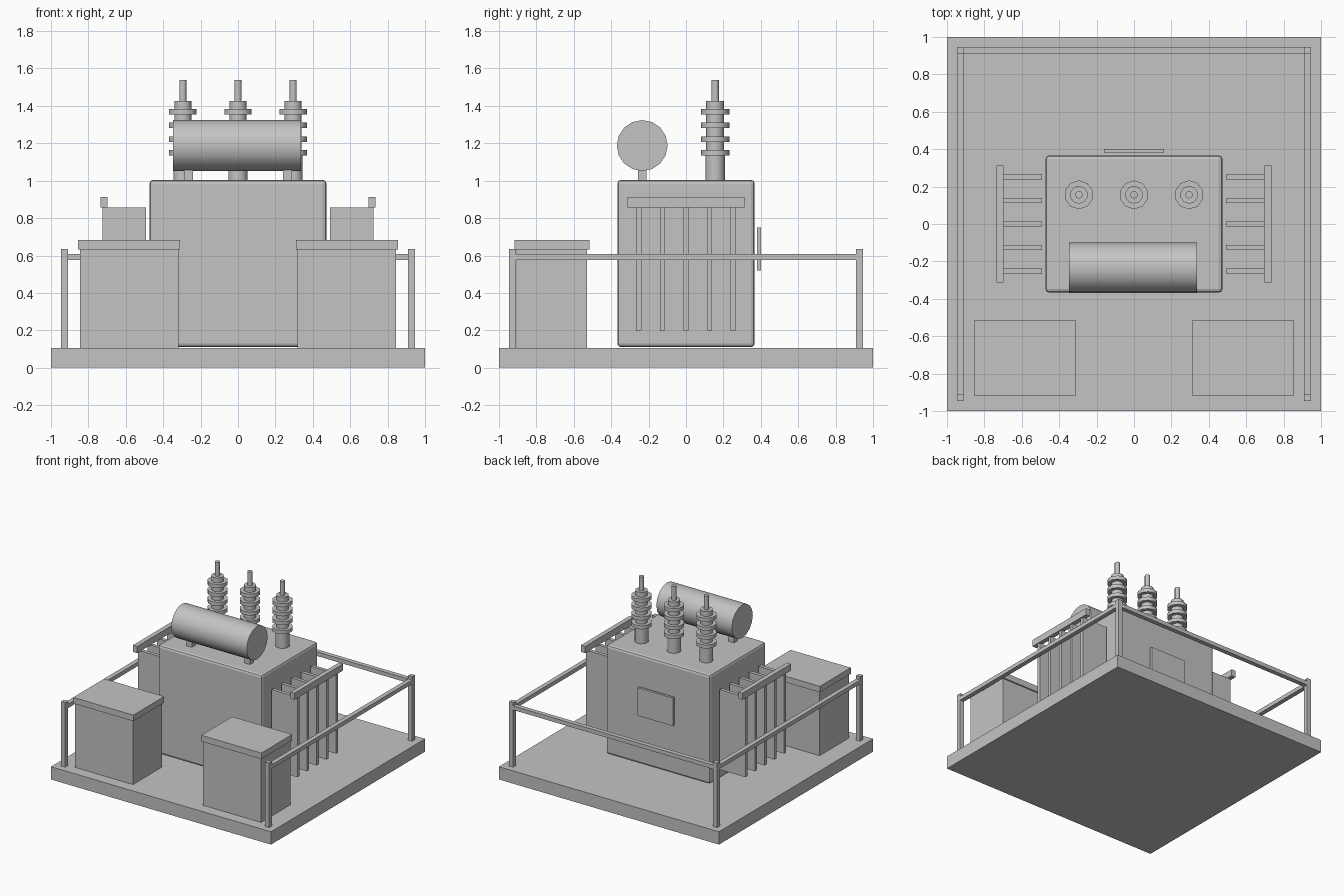
import bpy
import math

default = bpy.data.objects.get("Cube")
if default:
    bpy.data.objects.remove(default, do_unlink=True)

# Single painted-metal colour
grey = bpy.data.materials.new("plain grey")
grey.use_nodes = True
grey.diffuse_color = (0.55, 0.55, 0.55, 1)
grey.node_tree.nodes["Principled BSDF"].inputs["Base Color"].default_value = (0.55, 0.55, 0.55, 1)


def finish(name):
    obj = bpy.context.object
    obj.name = name
    obj.data.materials.append(grey)
    return obj


def box(name, x, y, z):
    """Box from (low, high) ranges on each axis."""
    spans = (x, y, z)
    bpy.ops.mesh.primitive_cube_add(size=1, location=[(a + b) / 2 for a, b in spans])
    obj = finish(name)
    obj.scale = [b - a for a, b in spans]
    bpy.ops.object.transform_apply(location=False, rotation=False, scale=True)
    return obj


def drum(name, radius, length, centre, sides, rotation=(0, 0, 0)):
    bpy.ops.mesh.primitive_cylinder_add(vertices=sides, radius=radius, depth=length,
                                        location=centre, rotation=rotation)
    obj = finish(name)
    bpy.ops.object.shade_smooth_by_angle(angle=math.radians(50))
    return obj


def upright(name, radius, x, y, low, high, sides=10):
    return drum(name, radius, high - low, (x, y, (low + high) / 2), sides)


def mirrored(side, low, high):
    return tuple(sorted((side * low, side * high)))


FLOOR = 0.105
TANK_TOP = 1.005

# Foundation slab and main tank
box("base_slab", (-1, 1), (-1, 1), (0, FLOOR))
tank = box("main_tank", (-0.473, 0.473), (-0.367, 0.367), (0.11, TANK_TOP))
bevel = tank.modifiers.new("edge_bevel", "BEVEL")
bevel.width = 0.02
bevel.segments = 2

# Nameplate on the back
box("back_plate", (-0.16, 0.16), (0.38, 0.4), (0.52, 0.75))

for side, label in ((-1, "right"), (1, "left")):
    # Control cabinet with overhanging lid
    box(label + "_cabinet", mirrored(side, 0.319, 0.845), (-0.907, -0.528), (FLOOR, 0.632))
    box(label + "_cabinet_lid", mirrored(side, 0.309, 0.855), (-0.918, -0.517), (0.632, 0.682))

    # Radiator fins and header bar
    for i in range(5):
        y = (i - 2) * 0.126
        box(f"{label}_radiator_fin_{i + 1}", mirrored(side, 0.493, 0.725),
            (y - 0.014, y + 0.014), (0.2, 0.857))
    box(label + "_radiator_header", mirrored(side, 0.697, 0.735), (-0.314, 0.314), (0.857, 0.912))

    # Conservator foot
    box(label + "_conservator_foot", mirrored(side, 0.24, 0.29), (-0.257, -0.21), (TANK_TOP, 1.08))

    # Fence posts and side rail
    across = mirrored(side, 0.909, 0.946)
    for end, place in ((-1, "front"), (1, "back")):
        box(f"{label}_{place}_post", across, mirrored(end, 0.909, 0.946), (FLOOR, 0.635))
    box(label + "_rail", across, (-0.927, 0.927), (0.575, 0.608))

box("back_rail", (-0.927, 0.927), (0.909, 0.946), (0.575, 0.608))

# Conservator drum lying across the tank
drum("conservator", 0.136, 0.686, (-0.005, -0.234, 1.188), 16, (0, math.pi / 2, 0))

# High-voltage bushings with stacked sheds
for n in range(3):
    x, y = (n - 1) * 0.295, 0.156
    upright(f"bushing_{n + 1}_foot", 0.053, x, y, TANK_TOP - 0.005, 1.135)
    upright(f"bushing_{n + 1}_core", 0.048, x, y, 1.13, 1.425)
    for k in range(4):
        z = 1.149 + k * 0.0735
        upright(f"bushing_{n + 1}_shed_{k + 1}", 0.077, x, y, z - 0.015, z + 0.015)
    upright(f"bushing_{n + 1}_terminal", 0.02, x, y, 1.425, 1.538)
